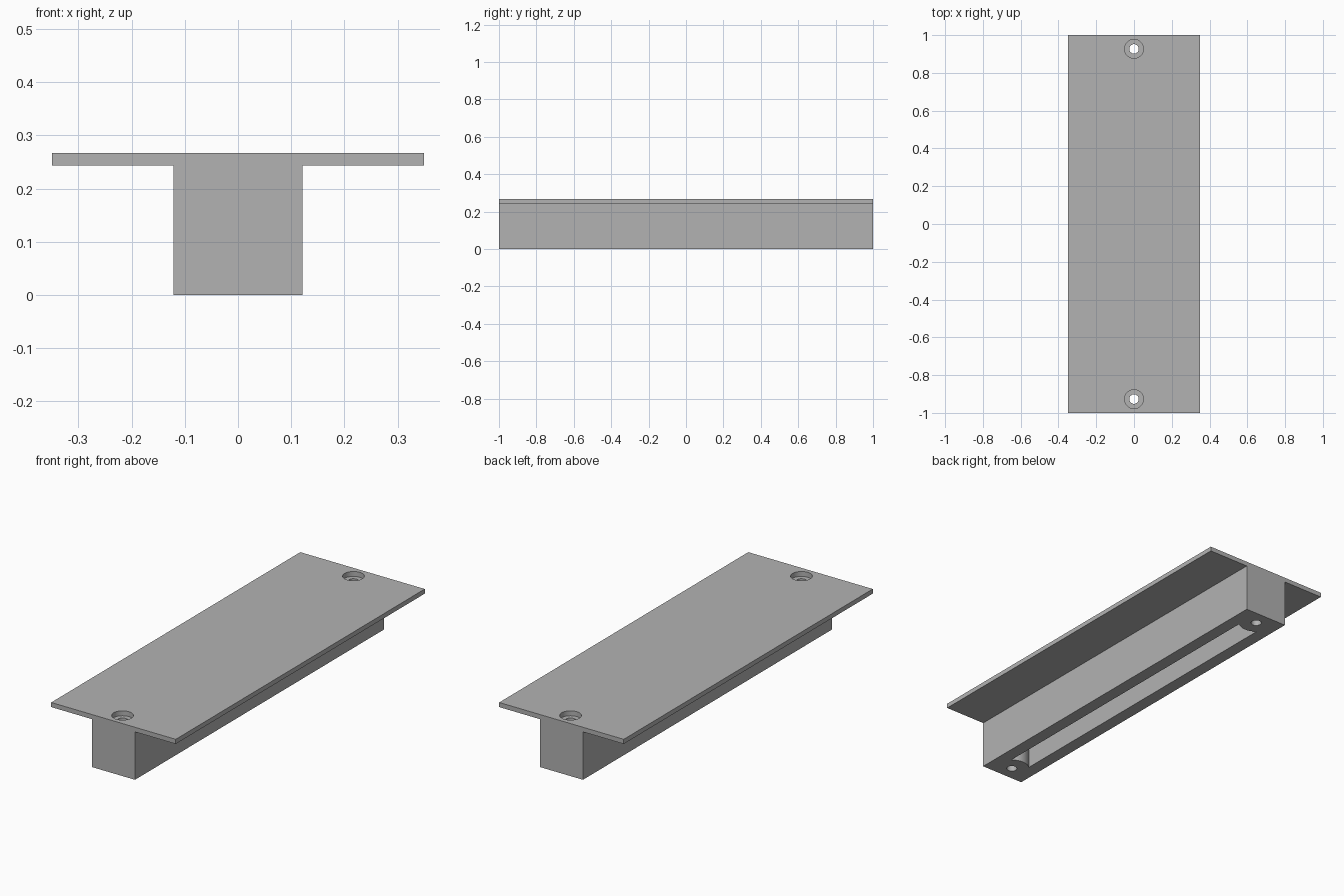
import bpy, bmesh, math
from mathutils import Vector

cube = bpy.data.objects.get("Cube")
if cube:
    bpy.data.objects.remove(cube, do_unlink=True)

# Main dimensions
HALF_LEN, PLATE_X, BAR_X = 1.0, 0.35, 0.121
TOP, STEP = 0.267, 0.2435
HOLE_Y, BORE_R, HOLE_R = 0.927, 0.05, 0.025
BORE_FLOOR = 0.242
SLOT_X, SLOT_TOP, BOSS_R = 0.056, 0.22, 0.084

grey = bpy.data.materials.new("grey")
grey.use_nodes = True
colour = (0.448, 0.448, 0.448, 1)
grey.diffuse_color = colour
grey.node_tree.nodes["Principled BSDF"].inputs["Base Color"].default_value = colour


def prism(name, outline, direction):
    """Extrude a closed outline of 3D points along a direction."""
    bm = bmesh.new()
    face = bm.faces.new([bm.verts.new(p) for p in outline])
    ext = bmesh.ops.extrude_face_region(bm, geom=[face])
    verts = [g for g in ext["geom"] if isinstance(g, bmesh.types.BMVert)]
    bmesh.ops.translate(bm, verts=verts, vec=Vector(direction))
    bmesh.ops.recalc_face_normals(bm, faces=bm.faces)
    mesh = bpy.data.meshes.new(name)
    bm.to_mesh(mesh)
    bm.free()
    mesh.materials.append(grey)
    obj = bpy.data.objects.new(name, mesh)
    bpy.context.collection.objects.link(obj)
    return obj


def cylinder(name, y, radius, z0, z1, sides=48):
    ring = [(radius * math.cos(math.tau * i / sides),
             y + radius * math.sin(math.tau * i / sides), z0) for i in range(sides)]
    return prism(name, ring, (0, 0, z1 - z0))


# Tee-section body: thin plate on a narrow bar
half = [(BAR_X, 0), (BAR_X, STEP), (PLATE_X, STEP), (PLATE_X, TOP)]
section = half + [(-x, z) for x, z in reversed(half)]
body = prism("mounting_rail", [(x, -HALF_LEN, z) for x, z in section],
             (0, 2 * HALF_LEN, 0))

# Underside slot, its ends curving around the screw bosses
spread = math.asin(SLOT_X / BOSS_R)
steps = 20
arc = []
for i in range(steps + 1):
    a = spread * (2 * i / steps - 1)
    arc.append((BOSS_R * math.sin(a), -HOLE_Y + BOSS_R * math.cos(a)))
slot = arc + [(-x, -y) for x, y in arc]
cutters = [prism("slot_cutter", [(x, y, -0.05) for x, y in slot],
                 (0, 0, SLOT_TOP + 0.05))]

# Counterbored screw holes at both ends
for y in (-HOLE_Y, HOLE_Y):
    cutters.append(cylinder("bore_cutter", y, BORE_R, BORE_FLOOR, TOP + 0.05))
    cutters.append(cylinder("hole_cutter", y, HOLE_R, -0.05, TOP + 0.1))

bpy.ops.object.select_all(action='DESELECT')
bpy.context.view_layer.objects.active = body
body.select_set(True)
for cutter in cutters:
    cutter.hide_render = True
    mod = body.modifiers.new(cutter.name, 'BOOLEAN')
    mod.operation, mod.solver, mod.object = 'DIFFERENCE', 'EXACT', cutter
    bpy.ops.object.modifier_apply(modifier=mod.name)
    bpy.data.objects.remove(cutter, do_unlink=True)

bpy.ops.object.shade_smooth_by_angle(angle=math.radians(30))
